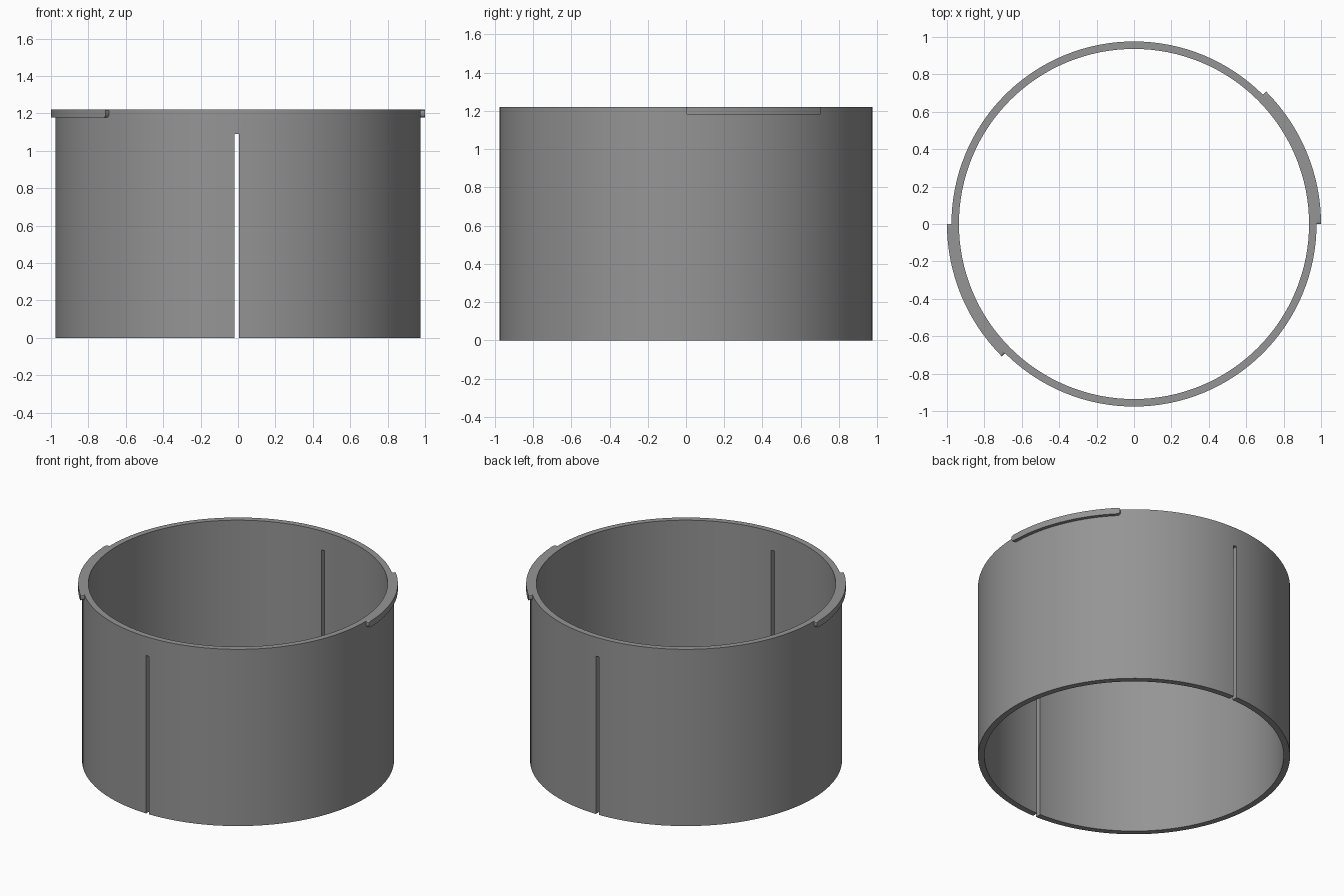
import bpy, bmesh, math
from math import cos, sin, pi

if "Cube" in bpy.data.objects:
    bpy.data.objects.remove(bpy.data.objects["Cube"])

R_OUT, R_IN, HEIGHT = 0.976, 0.936, 1.22
SEGMENTS = 128

grey = bpy.data.materials.new("plain grey")
grey.diffuse_color = (0.30, 0.30, 0.30, 1)
grey.use_nodes = True
grey.node_tree.nodes["Principled BSDF"].inputs["Base Color"].default_value = grey.diffuse_color


def make_object(name, bm):
    bmesh.ops.recalc_face_normals(bm, faces=bm.faces)
    mesh = bpy.data.meshes.new(name)
    bm.to_mesh(mesh)
    bm.free()
    mesh.materials.append(grey)
    obj = bpy.data.objects.new(name, mesh)
    bpy.context.collection.objects.link(obj)
    return obj


def smooth(obj):
    bpy.ops.object.select_all(action='DESELECT')
    obj.select_set(True)
    bpy.context.view_layer.objects.active = obj
    bpy.ops.object.shade_smooth_by_angle(angle=math.radians(25))


def bridge(bm, loops, closed):
    # Join neighbouring four-point cross-sections with quads
    count = len(loops)
    for i in range(count if closed else count - 1):
        a, b = loops[i], loops[(i + 1) % count]
        for k in range(4):
            m = (k + 1) % 4
            bm.faces.new((a[k], a[m], b[m], b[k]))


def section(bm, angle, r0, r1, z0, z1):
    return [bm.verts.new((r * cos(angle), r * sin(angle), z))
            for r, z in ((r0, z0), (r1, z0), (r1, z1), (r0, z1))]


# Cylindrical sleeve wall, open at both ends
bm = bmesh.new()
bridge(bm, [section(bm, 2 * pi * i / SEGMENTS, R_IN, R_OUT, 0, HEIGHT)
            for i in range(SEGMENTS)], True)
sleeve = make_object("sleeve", bm)

# Narrow slot through front and back, open at the bottom
bm = bmesh.new()
bmesh.ops.create_cube(bm, size=1)
bmesh.ops.scale(bm, vec=(0.024, 2.4, 1.19), verts=bm.verts)
bmesh.ops.translate(bm, vec=(-0.007, 0, 1.09 - 0.595), verts=bm.verts)
cutter = make_object("slot_cutter", bm)
cut = sleeve.modifiers.new("slots", 'BOOLEAN')
cut.operation, cut.solver, cut.object = 'DIFFERENCE', 'EXACT', cutter
bpy.context.view_layer.objects.active = sleeve
bpy.ops.object.modifier_apply(modifier=cut.name)
bpy.data.objects.remove(cutter, do_unlink=True)
smooth(sleeve)

# Two opposite locking lugs on the rim, with rounded ends
LUG_BOTTOM, ROUND = 1.178, 0.018
for name, start in (("right_lug", 0.0), ("left_lug", pi)):
    bm = bmesh.new()
    corner = [ROUND * (1 - cos(pi / 2 * i / 5)) for i in range(6)]
    middle = [pi / 4 * i / 16 for i in range(1, 16)]
    angles = corner + middle + [pi / 4 - c for c in reversed(corner)]
    loops = []
    for a in angles:
        d = min(a, pi / 4 - a, ROUND)
        drop = ROUND - math.sqrt(max(0, ROUND ** 2 - (ROUND - d) ** 2))
        loops.append(section(bm, start + a, R_OUT - 0.002, 1.0,
                             LUG_BOTTOM + drop, HEIGHT - drop * 0.4))
    bridge(bm, loops, False)
    bm.faces.new(loops[0])
    bm.faces.new(loops[-1])
    smooth(make_object(name, bm))
